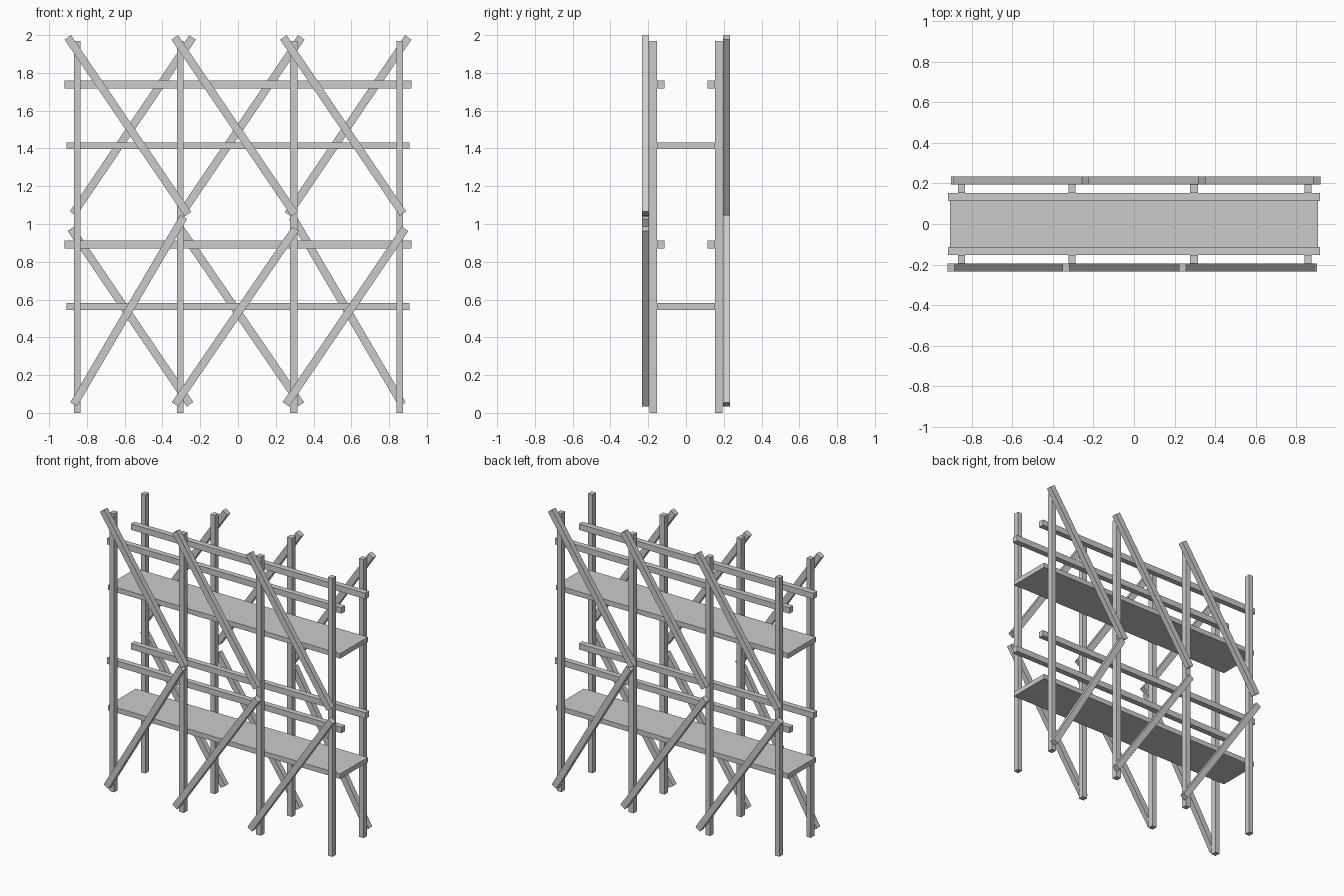
import bpy
from math import atan2, hypot

if "Cube" in bpy.data.objects:
    bpy.data.objects.remove(bpy.data.objects["Cube"])


def box(name, center, size, tilt=0.0):
    """Box of the given size, tilted about the y axis."""
    bpy.ops.mesh.primitive_cube_add(size=1, location=center)
    ob = bpy.context.object
    ob.name = name
    ob.scale = size
    bpy.ops.object.transform_apply(location=False, rotation=False, scale=True)
    ob.rotation_euler = (0, tilt, 0)
    return ob


def brace(name, a, b, y):
    """Square bar between two (x, z) points in the plane at y."""
    dx, dz = b[0] - a[0], b[1] - a[1]
    box(name, ((a[0] + b[0]) / 2, y, (a[1] + b[1]) / 2),
        (hypot(dx, dz), 0.038, 0.042), -atan2(dz, dx))


# diagonal braces of the front face; the back is the same turned half round
braces = [
    ((-0.901, 1.988), (-0.265, 1.052)),
    ((-0.335, 1.988), (0.301, 1.052)),
    ((0.240, 1.988), (0.873, 1.055)),
    ((-0.870, 0.045), (-0.288, 1.037)),
    ((-0.333, 0.045), (0.305, 0.975)),
    ((0.254, 0.045), (0.885, 0.975)),
]

for side, label in ((-1, "front"), (1, "back")):
    # upright posts
    for x, w in ((-0.851, 0.035), (-0.306, 0.036), (0.295, 0.039), (0.857, 0.035)):
        box(label + "_post", (x, side * 0.174, 0.985), (w, 0.04, 1.97))
    # guard rails
    for z in (0.892, 1.738):
        box(label + "_rail", (0, side * 0.134, z), (1.836, 0.04, 0.042))
    # braces
    for a, b in braces:
        brace(label + "_brace", (-side * a[0], a[1]), (-side * b[0], b[1]), side * 0.214)

# plank decks
for z in (0.563, 1.414):
    box("deck", (0, 0, z), (1.816, 0.308, 0.035))
